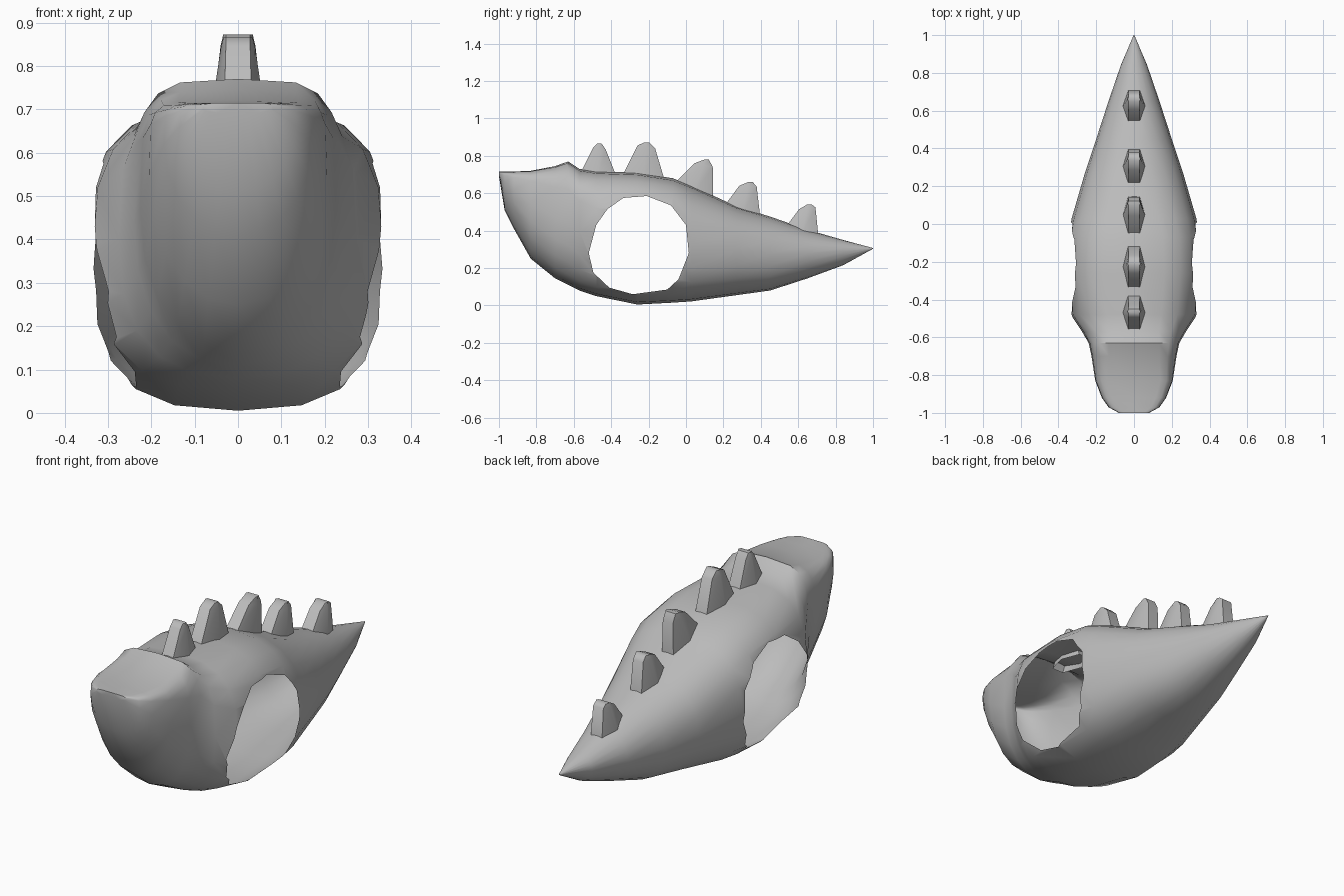
import bpy, bmesh, math

if "Cube" in bpy.data.objects:
    bpy.data.objects.remove(bpy.data.objects["Cube"])

grey = bpy.data.materials.new("plain grey")
grey.use_nodes = True
COLOUR = (0.5, 0.5, 0.5, 1)
grey.diffuse_color = COLOUR
grey.node_tree.nodes["Principled BSDF"].inputs["Base Color"].default_value = COLOUR


def loft(name, rings, cap_start=True, cap_end=True):
    """Skin a list of equally long point rings."""
    bm = bmesh.new()
    loops = [[bm.verts.new(p) for p in ring] for ring in rings]
    n = len(loops[0])
    for a, b in zip(loops, loops[1:]):
        for i in range(n):
            j = (i + 1) % n
            bm.faces.new((a[i], a[j], b[j], b[i]))
    if cap_start:
        bm.faces.new(loops[0][::-1])
    if cap_end:
        bm.faces.new(loops[-1])
    bmesh.ops.recalc_face_normals(bm, faces=bm.faces)
    mesh = bpy.data.meshes.new(name)
    bm.to_mesh(mesh)
    bm.free()
    mesh.materials.append(grey)
    obj = bpy.data.objects.new(name, mesh)
    bpy.context.collection.objects.link(obj)
    return obj


def smooth(obj, degrees):
    bpy.ops.object.select_all(action='DESELECT')
    obj.select_set(True)
    bpy.context.view_layer.objects.active = obj
    bpy.ops.object.shade_smooth_by_angle(angle=math.radians(degrees))


def section(y, half, low, mid, high, n_top, n_low, count=20):
    """Rounded-box cross-section with separate top and bottom squareness."""
    ring = []
    for i in range(count):
        a = math.tau * i / count
        c, s = math.cos(a), math.sin(a)
        n, h = (n_top, high - mid) if s >= 0 else (n_low, mid - low)
        x = 0 if abs(c) < 1e-6 else math.copysign(half * abs(c) ** (2 / n), c)
        z = 0 if abs(s) < 1e-6 else math.copysign(h * abs(s) ** (2 / n), s)
        ring.append((x, y, mid + z))
    return ring


# Body shell: y, half width, bottom, widest height, top, squareness above / below
SECTIONS = [
    (-1.0, .08, .69, .70, .715, 5, 2), (-.97, .135, .51, .66, .715, 6, 2),
    (-.92, .17, .41, .62, .716, 6, 2), (-.83, .205, .25, .55, .72, 6, 2.1),
    (-.7, .225, .145, .47, .745, 4.5, 2.2), (-.63, .24, .11, .44, .77, 4, 2.3),
    (-.57, .275, .08, .40, .73, 3.2, 2.5), (-.48, .335, .05, .37, .718, 2.8, 2.6),
    (-.26, .35, .005, .35, .71, 3, 2.7), (-.07, .345, .015, .34, .68, 2.9, 2.7),
    (.03, .33, .022, .33, .64, 2.6, 2.6), (.27, .26, .055, .3, .53, 2.3, 2.3),
    (.45, .20, .08, .28, .475, 2.2, 2.2), (.65, .135, .145, .28, .405, 2, 2),
    (.84, .07, .215, .29, .35, 2, 2), (1.0, .002, .303, .305, .307, 2, 2),
]
body = loft("body_shell", [section(*s) for s in SECTIONS])

# Side openings: cut straight through, then drop the tunnel to leave a hollow shell
OPENING = [(-.52, .28), (-.48, .43), (-.42, .515), (-.335, .575), (-.21, .585),
           (-.08, .535), (0, .43), (.015, .28), (-.04, .14), (-.1, .085),
           (-.285, .06), (-.41, .095), (-.495, .175)]
cutter = loft("opening_cutter", [[(x, y, z) for y, z in OPENING] for x in (-1, 1)])
cutter.hide_render = True
bpy.context.view_layer.objects.active = body
cut = body.modifiers.new("openings", 'BOOLEAN')
cut.operation, cut.solver, cut.object = 'DIFFERENCE', 'EXACT', cutter
bpy.ops.object.modifier_apply(modifier=cut.name)
bpy.data.objects.remove(cutter)

bm = bmesh.new()
bm.from_mesh(body.data)
tunnel = [f for f in bm.faces if min(v.co.x for v in f.verts) < -.1
          and max(v.co.x for v in f.verts) > .1]
bmesh.ops.delete(bm, geom=tunnel, context='FACES')
bm.to_mesh(body.data)
bm.free()
smooth(body, 40)


def hexagon(front, back, end, middle):
    """Six-sided ring between a front and a back (y, z) point."""
    my, mz = (front[0] + back[0]) / 2, (front[1] + back[1]) / 2
    return [(-end, *front), (end, *front), (middle, my, mz),
            (end, *back), (-end, *back), (-middle, my, mz)]


# Back spikes: base front, base back, shoulder front, shoulder back, peak
SPIKES = [
    ((-.57, .72), (-.37, .71), (-.495, .845), (-.43, .835), (-.463, .865)),
    ((-.35, .70), (-.11, .68), (-.26, .855), (-.165, .84), (-.21, .872)),
    ((-.07, .67), (.145, .57), (.045, .76), (.143, .74), (.11, .78)),
    ((.2, .55), (.4, .47), (.285, .64), (.378, .635), (.345, .66)),
    ((.53, .44), (.71, .375), (.605, .515), (.692, .525), (.66, .54)),
]
for k, (b0, b1, s0, s1, (py, pz)) in enumerate(SPIKES, 1):
    sunk = [(y, z - .025) for y, z in (b0, b1)]
    spike = loft(f"back_spike_{k}", [
        hexagon(*sunk, .032, .062),
        hexagon(s0, s1, .028, .04),
        hexagon((py - .012, pz), (py + .012, pz), .028, .034),
    ], cap_start=False)
    smooth(spike, 50)
